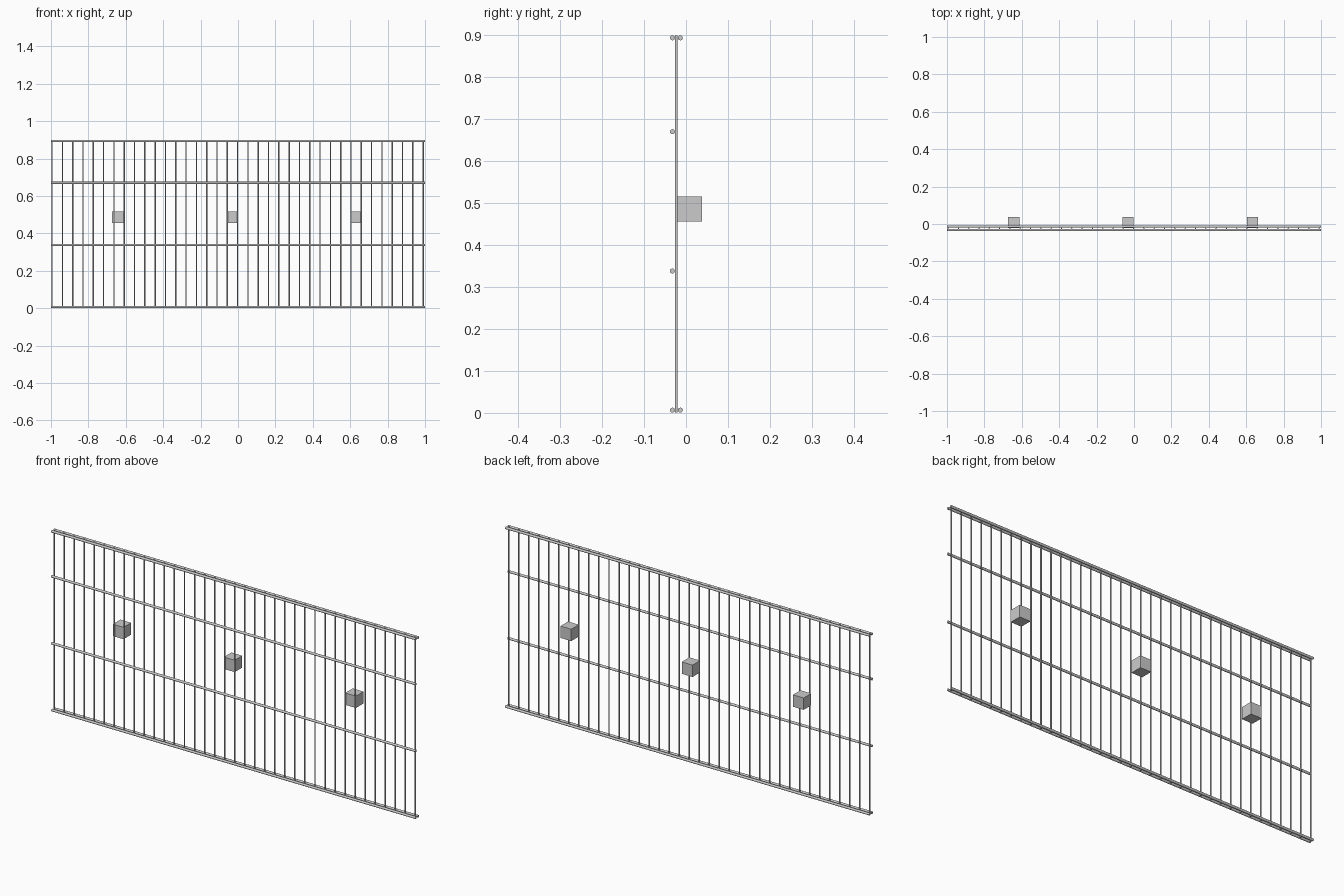
import bpy, math

if "Cube" in bpy.data.objects:
    bpy.data.objects.remove(bpy.data.objects["Cube"])

def rod(name, loc, length, radius, sides, axis):
    rot = (0, math.pi / 2, 0) if axis == 'X' else (0, 0, 0)
    bpy.ops.mesh.primitive_cylinder_add(vertices=sides, radius=radius, depth=length,
                                        location=loc, rotation=rot)
    ob = bpy.context.object
    ob.name = name
    bpy.ops.object.shade_smooth_by_angle(angle=math.radians(50))
    return ob

FRONT_Y, BAR_Y, BACK_Y = -0.0325, -0.0230, -0.0135
RAIL_R, BAR_R = 0.006, 0.0033

# Horizontal rails: four in front, top and bottom doubled behind
for z in (0.0065, 0.338, 0.67, 0.8935):
    rod("front_rail", (0, FRONT_Y, z), 2.0, RAIL_R, 16, 'X')
for z in (0.0065, 0.8935):
    rod("back_rail", (0, BACK_Y, z), 2.0, RAIL_R, 16, 'X')

# Vertical bars
COUNT, X0, X1 = 37, -0.994, 0.990
for i in range(COUNT):
    x = X0 + (X1 - X0) * i / (COUNT - 1)
    rod("vertical_bar", (x, BAR_Y, 0.45), 0.898, BAR_R, 12, 'Z')

# Mounting blocks on the back
for x in (-0.643, -0.033, 0.633):
    bpy.ops.mesh.primitive_cube_add(size=1, location=(x, 0.0085, 0.486))
    ob = bpy.context.object
    ob.name = "mounting_block"
    ob.scale = (0.059, 0.059, 0.059)
